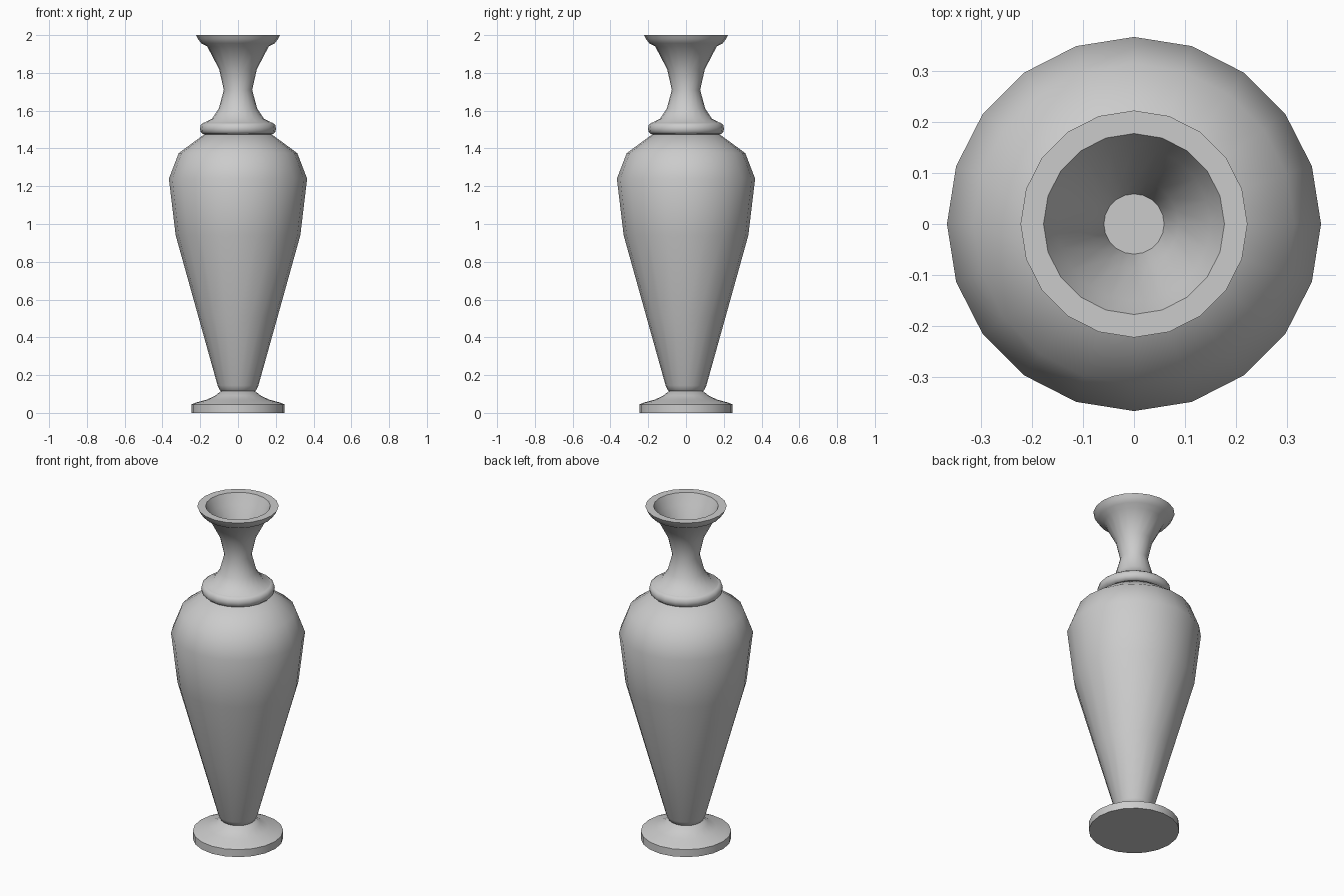
import bpy, bmesh, math

if "Cube" in bpy.data.objects:
    bpy.data.objects.remove(bpy.data.objects["Cube"])

SIDES = 20

def lathe(name, profile):
    """Revolve (radius, z) points around z; close both ends with flat caps."""
    bm = bmesh.new()
    rings = []
    for r, z in profile:
        rings.append([bm.verts.new((r * math.cos(2 * math.pi * i / SIDES),
                                    r * math.sin(2 * math.pi * i / SIDES), z))
                      for i in range(SIDES)])
    for a, b in zip(rings, rings[1:]):
        for i in range(SIDES):
            j = (i + 1) % SIDES
            bm.faces.new((a[i], a[j], b[j], b[i]))
    bm.faces.new(rings[0][::-1])
    bm.faces.new(rings[-1])
    mesh = bpy.data.meshes.new(name)
    bm.to_mesh(mesh)
    bm.free()
    ob = bpy.data.objects.new(name, mesh)
    bpy.context.collection.objects.link(ob)
    bpy.ops.object.select_all(action='DESELECT')
    bpy.context.view_layer.objects.active = ob
    ob.select_set(True)
    bpy.ops.object.shade_smooth_by_angle(angle=math.radians(42))
    return ob

# Round foot with a concave flare up to the body
lathe("foot", [(0.247, 0), (0.247, 0.045), (0.222, 0.055), (0.165, 0.07),
               (0.12, 0.092), (0.088, 0.117)])

# Tapered body with broad shoulder
lathe("body", [(0.085, 0.113), (0.096, 0.12), (0.108, 0.145), (0.21, 0.51),
               (0.33, 0.94), (0.366, 1.24), (0.314, 1.375), (0.178, 1.475)])

# Rounded collar ring
lathe("collar", [(0.165, 1.473), (0.186, 1.477), (0.199, 1.49), (0.201, 1.507),
                 (0.197, 1.525), (0.183, 1.536), (0.14, 1.538)])

# Waisted neck, flared lip, and hollow throat with a flat floor
lathe("neck", [(0.18, 1.535), (0.137, 1.558), (0.102, 1.61), (0.075, 1.71),
               (0.1, 1.82), (0.163, 1.94), (0.195, 1.957), (0.212, 1.98), (0.222, 2.0),
               (0.177, 2.0), (0.15, 1.94), (0.087, 1.82), (0.059, 1.71)])
